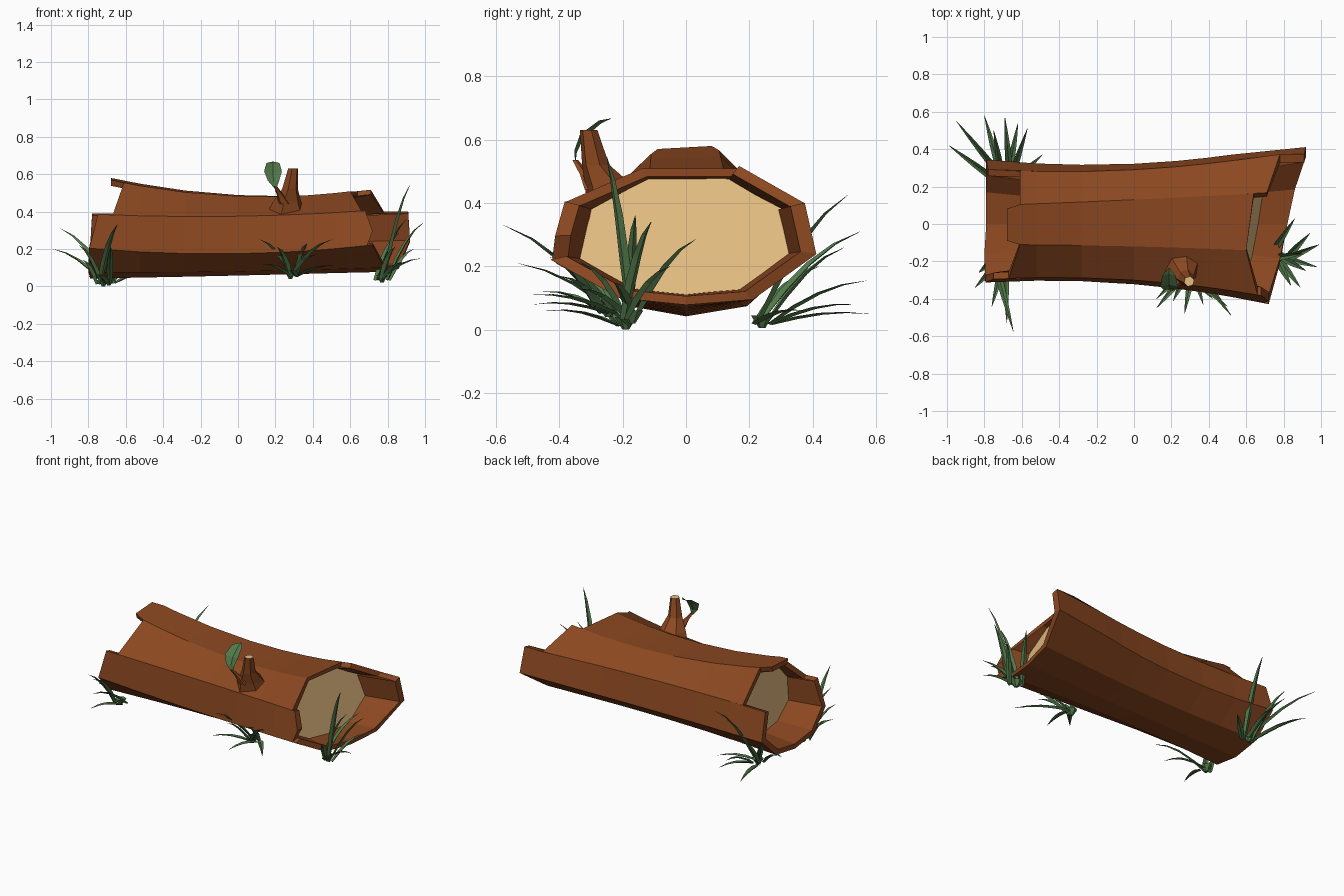
import bpy, bmesh, math, random
from mathutils import Vector

if "Cube" in bpy.data.objects:
    bpy.data.objects.remove(bpy.data.objects["Cube"])

random.seed(4)


def material(name, rgb):
    m = bpy.data.materials.new(name)
    m.diffuse_color = (*rgb, 1)
    m.use_nodes = True
    m.node_tree.nodes["Principled BSDF"].inputs["Base Color"].default_value = m.diffuse_color
    return m


BARK = material("bark brown", (0.258, 0.064, 0.0148))
WOOD = material("cut wood tan", (0.83, 0.54, 0.235))
GREEN = material("grass green", (0.084, 0.187, 0.068))


def finish(name, bm, mats, weld=False):
    if weld:
        bmesh.ops.remove_doubles(bm, verts=bm.verts, dist=0.0005)
        bmesh.ops.recalc_face_normals(bm, faces=bm.faces)
    me = bpy.data.meshes.new(name)
    bm.to_mesh(me)
    bm.free()
    for m in mats:
        me.materials.append(m)
    ob = bpy.data.objects.new(name, me)
    bpy.context.collection.objects.link(ob)
    return ob


def face(bm, pts, mat=0):
    f = bm.faces.new([bm.verts.new(p) for p in pts])
    f.material_index = mat
    return f


# Log cross-sections (y, z) at the left, middle and right, starting at the upper front edge
LEFT = [(-.295, .385), (-.11, .585), (.10, .597), (.29, .39), (.34, .21),
        (.19, .075), (0, .043), (-.18, .075), (-.31, .2)]
MID = [(-.30, .375), (-.12, .482), (.13, .488), (.29, .385), (.322, .2),
       (.17, .085), (0, .058), (-.16, .08), (-.322, .175)]
RIGHT = [(-.395, .41), (-.147, .53), (.17, .522), (.372, .40), (.408, .237),
         (.21, .095), (0, .078), (-.21, .10), (-.435, .225)]
N = len(MID)


def point(i, x, scale=1.0):
    """Point on the log's lengthwise edge i at x; scale < 1 gives the inner wall."""
    t = x / .75
    if t > 1:
        t = 1 + (t - 1) * .1
    wl, wm, wr = t * (t - 1) / 2, 1 - t * t, t * (t + 1) / 2

    def at(k):
        return Vector([wl * LEFT[k][a] + wm * MID[k][a] + wr * RIGHT[k][a] for a in (0, 1)])
    c = sum((at(k) for k in range(N)), Vector((0, 0))) / N
    c.y += .02
    p = c + (at(i % N) - c) * scale
    return Vector((x, p.x, p.y))


# Broken ends: for each plank of bark, (fraction across, x) along its end
ENDS_L = [[(0, -.67), (1, -.61)],
          [(0, -.61), (.1, -.68), (.9, -.68), (1, -.61)],
          [(0, -.61), (1, -.61)],
          [(0, -.78), (1, -.79)], [(0, -.79), (1, -.79)], [(0, -.79), (1, -.79)],
          [(0, -.79), (1, -.8)], [(0, -.8), (1, -.795)], [(0, -.795), (1, -.75)]]
ENDS_R = [[(0, .66), (1, .6)], [(0, .6), (1, .64)], [(0, .71), (1, .78)],
          [(0, .91), (1, .92)], [(0, .92), (1, .86)], [(0, .86), (1, .82)],
          [(0, .82), (1, .78)], [(0, .78), (1, .72)],
          [(0, .69), (.4, .72), (1, .68)]]
RINGS = [-.52, -.28, 0, .22, .38, .52]
INNER, DEEP = 0.88, 0.80      # wall thickness at the rim and deep inside

bm = bmesh.new()
for i in range(N):
    for a, b in zip(RINGS, RINGS[1:]):
        face(bm, [point(i, a), point(i, b), point(i + 1, b), point(i + 1, a)])
    for ring, ends in ((RINGS[0], ENDS_L), (RINGS[-1], ENDS_R)):
        rows = []
        for s, deep in ((1.0, 1.0), (INNER, DEEP)):
            rows.append([point(i, x, s).lerp(point(i + 1, x, s), t) for t, x in ends[i]])
            face(bm, [point(i, ring, deep)] + rows[-1] + [point(i + 1, ring, deep)])
        # rim along the broken end
        for k in range(len(ends[i]) - 1):
            face(bm, [rows[0][k], rows[0][k + 1], rows[1][k + 1], rows[1][k]])
        # side wall where the neighbouring plank is shorter or longer
        x1, x2 = ends[i - 1][-1][1], ends[i][0][1]
        if abs(x1 - x2) > .002:
            face(bm, [point(i, x1), point(i, x2), point(i, x2, INNER), point(i, x1, INNER)])
finish("log_bark", bm, [BARK], weld=True)


# Cut wood plates recessed in both ends
def end_plate(name, x0, slant, lean):
    bm = bmesh.new()
    pts = []
    for i in range(N):
        p = point(i, x0, .87)
        p.x += slant * p.y + lean * (.5 - p.z)
        pts.append(p)
    face(bm, pts)
    for f in bm.faces:
        f.normal_update()
        if f.normal.x * x0 < 0:
            f.normal_flip()
    finish(name, bm, [WOOD])


end_plate("right_cut_wood", .59, .17, .19)
end_plate("left_cut_wood", -.57, 0, 0)


# Tapered branches: rings of (centre, radius), with a capped tip
def branch(name, rings, sides, mats):
    bm = bmesh.new()
    loops = []
    for c, r in rings:
        loops.append([Vector(c) + Vector((r * math.cos(a), r * math.sin(a), 0))
                      for a in (2 * math.pi * k / sides + .3 for k in range(sides))])
    for a, b in zip(loops, loops[1:]):
        for k in range(sides):
            n = (k + 1) % sides
            face(bm, [a[k], a[n], b[n], b[k]])
    face(bm, loops[-1], len(mats) - 1)
    finish(name, bm, mats, weld=True)


branch("branch_stub", [((.255, -.20, .37), .115), ((.262, -.24, .45), .08),
                       ((.278, -.285, .52), .044), ((.295, -.307, .63), .028)], 6, [BARK, WOOD])
branch("leaf_twig", [((.25, -.29, .44), .035), ((.225, -.32, .49), .018),
                     ((.20, -.35, .535), .01)], 5, [BARK])


# Folded ribbon used for the leaf and the grass blades
def ribbon(bm, path, widths, side, fold):
    rows = []
    for p, w in zip(path, widths):
        rows.append((p - side * w / 2, p + fold * w, p + side * w / 2))
    for a, b in zip(rows, rows[1:]):
        for k in (0, 1):
            face(bm, [a[k], a[k + 1], b[k + 1], b[k]])


bm = bmesh.new()
leaf = [Vector(p) for p in ((.20, -.35, .525), (.19, -.352, .565), (.187, -.335, .615),
                            (.187, -.275, .66), (.187, -.235, .667))]
ribbon(bm, leaf, [.012, .06, .095, .07, .004], Vector((1, 0, 0)), Vector((0, .12, -.12)))
finish("leaf", bm, [GREEN], weld=True)

# Grass tufts: base point and blade tips
TUFTS = {
    "grass_front_left": ((-.72, -.19, .015), [
        (-.645, -.575, .33), (-.85, -.34, .22), (-.83, -.26, .14), (-.68, -.53, .21),
        (-.76, -.44, .06)]),
    "grass_back_left": ((-.69, .24, .02), [
        (-.95, .55, .31), (-.99, .42, .2), (-.8, .58, .05), (-.69, .57, .155),
        (-.57, .51, .425), (-.75, .5, .26), (-.62, .54, .08), (-.49, .37, .06)]),
    "grass_front_middle": ((.28, -.245, .055), [
        (.12, -.40, .25), (.21, -.41, .21), (.5, -.44, .25), (.52, -.49, .11),
        (.12, -.45, .12), (.27, -.48, .08), (.37, -.43, .23), (.42, -.4, .17)]),
    "grass_right": ((.77, -.17, .035), [
        (.92, -.25, .545), (.9, -.16, .36), (.99, -.11, .34), (.86, .03, .285),
        (.98, -.23, .15), (.89, -.34, .13), (.94, -.05, .2), (.84, -.33, .21)]),
}
for name, (base, tips) in TUFTS.items():
    bm = bmesh.new()
    for tip in tips:
        tip = Vector(tip)
        foot = Vector(base) + Vector((random.uniform(-.04, .04), random.uniform(-.03, .03), 0))
        out = Vector((tip.x - foot.x, tip.y - foot.y, 0)).normalized()
        side = Vector((-out.y, out.x, 0))
        ctrl = foot.lerp(tip, .5)
        ctrl.z = foot.z + .72 * (tip.z - foot.z) + .03
        path = [foot * (1 - t) ** 2 + ctrl * 2 * t * (1 - t) + tip * t * t
                for t in (0, .25, .5, .75, 1)]
        ribbon(bm, path, [.024, .036, .03, .018, .002], side, out * .3 - Vector((0, 0, .2)))
    # small clump at the foot of the tuft
    bmesh.ops.create_cone(bm, segments=6, radius1=.01, radius2=.035, depth=.04, cap_ends=True)
    bm.verts.ensure_lookup_table()
    for v in bm.verts[-12:]:
        v.co += Vector(base) + Vector((0, 0, .005))
    finish(name, bm, [GREEN], weld=True)
